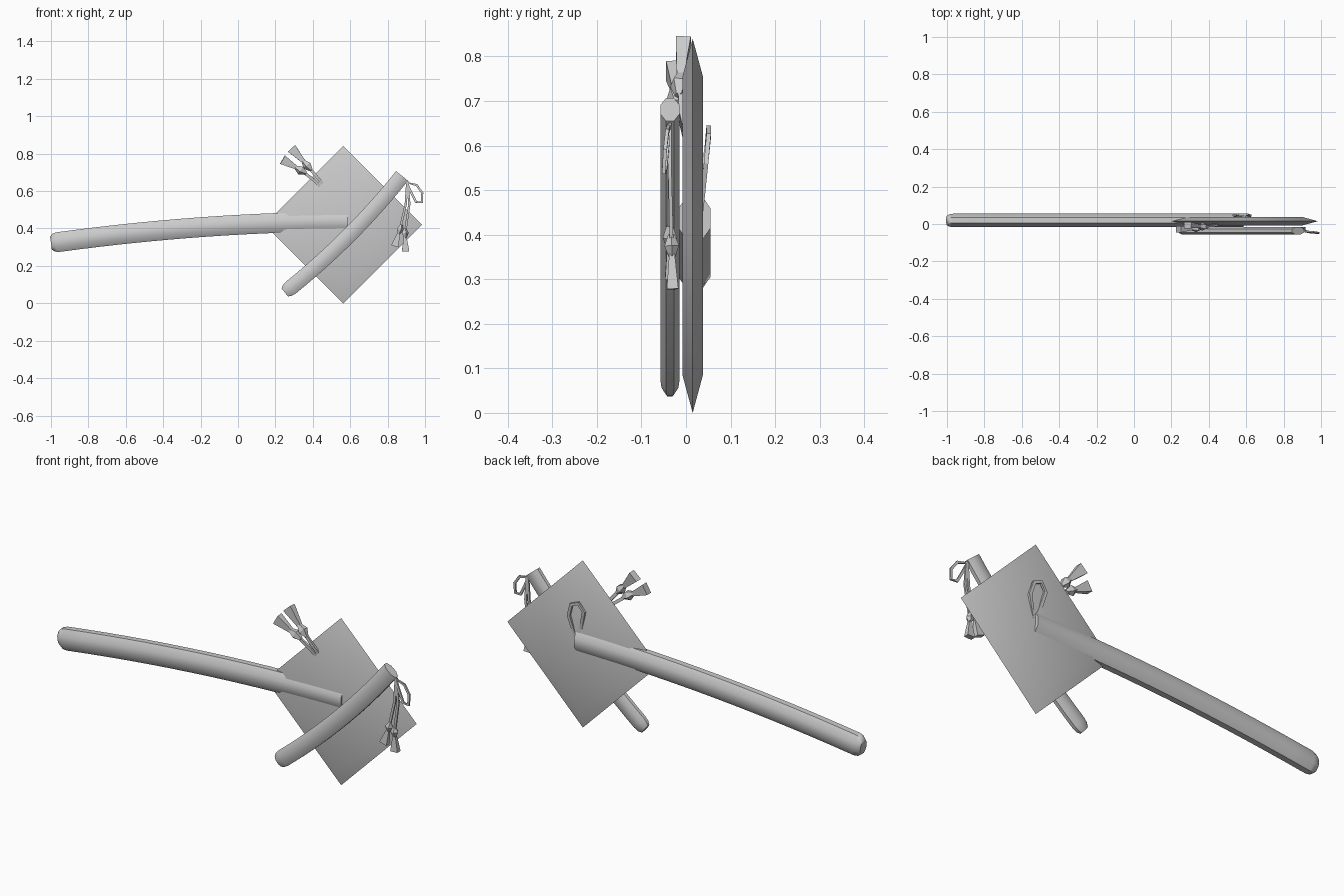
import bpy, math
from mathutils import Vector

if "Cube" in bpy.data.objects:
    bpy.data.objects.remove(bpy.data.objects["Cube"])

Y = Vector((0, 1, 0))


def mesh_from_rings(name, rings, closed=False, angle=50):
    """Skin a list of equal-sized rings; cap the ends unless closed."""
    n, m = len(rings[0]), len(rings)
    verts = [p for r in rings for p in r]
    faces = []
    for i in range(m if closed else m - 1):
        a, b = i * n, ((i + 1) % m) * n
        faces += [(a + k, a + (k + 1) % n, b + (k + 1) % n, b + k) for k in range(n)]
    if not closed:
        faces += [tuple(reversed(range(n))), tuple(range((m - 1) * n, m * n))]
    me = bpy.data.meshes.new(name)
    me.from_pydata(verts, [], faces)
    ob = bpy.data.objects.new(name, me)
    bpy.context.collection.objects.link(ob)
    bpy.ops.object.select_all(action='DESELECT')
    ob.select_set(True)
    bpy.context.view_layer.objects.active = ob
    bpy.ops.object.mode_set(mode='EDIT')
    bpy.ops.mesh.select_all(action='SELECT')
    bpy.ops.mesh.normals_make_consistent(inside=False)
    bpy.ops.object.mode_set(mode='OBJECT')
    if angle:
        bpy.ops.object.shade_smooth_by_angle(angle=math.radians(angle))
    return ob


def sweep(name, path, radii, sides, closed=False, angle=50):
    """Sweep an elliptical polygon (in-plane radius, y radius) along a path."""
    pts = [Vector(p) for p in path]
    m, rings = len(pts), []
    grow = 1 / math.cos(math.pi / sides)
    for i, c in enumerate(pts):
        if closed:
            t = pts[(i + 1) % m] - pts[i - 1]
        else:
            t = pts[min(i + 1, m - 1)] - pts[max(i - 1, 0)]
        u = Y.cross(t).normalized()
        v = t.cross(u).normalized()
        ru, rv = radii[i] if isinstance(radii, list) else radii
        ring = []
        for k in range(sides):
            w = 2 * math.pi * (k + 0.5) / sides
            ring.append(c + u * ru * grow * math.cos(w) + v * rv * grow * math.sin(w))
        rings.append(ring)
    return mesh_from_rings(name, rings, closed, angle)


def curved_bar(name, a, b, c, y, size, steps, start):
    """Bar along a quadratic arc through a, b, c with a rounded start cap."""
    a, b, c = (Vector((p[0], y, p[1])) for p in (a, b, c))
    ctrl = 2 * b - (a + c) / 2
    ts = [0, start * 0.4, start] + [start + (1 - start) * i / steps for i in range(1, steps + 1)]
    path = [a * (1 - t) ** 2 + ctrl * 2 * t * (1 - t) + c * t * t for t in ts]
    scale = [0.66, 0.9] + [1] * (len(ts) - 2)
    return sweep(name, path, [(size[0] * s, size[1] * s) for s in scale], 8)


def tassel(name, cord_path, knot, tip, size):
    """Cord, bead-like knot and flared four-sided fringe."""
    sweep(name + "_cord", list(cord_path) + [knot], (0.006 * size, 0.004 * size), 4, angle=0)
    k, e = Vector(knot), Vector(tip)
    d = (e - k).normalized()
    h = 0.026 * size
    sweep(name + "_knot", [k - d * h, k, k + d * h],
          [(0.006 * size, 0.006 * size), (0.016 * size, 0.014 * size), (0.006 * size, 0.006 * size)], 5, angle=0)
    sweep(name + "_fringe", [k + d * h * 0.6, e],
          [(0.007 * size, 0.006 * size), (0.02 * size, 0.013 * size)], 4, angle=0)


# diamond plate with bevelled rim
cx, cz, cy = 0.563, 0.42, 0.015
rings = []
for y, r in ((-0.023, 0.335), (0, 0.42), (0.023, 0.335)):
    rings.append([Vector((cx + r * math.cos(q * math.pi / 2), cy + y,
                          cz + r * math.sin(q * math.pi / 2))) for q in range(4)])
mesh_from_rings("diamond_plate", rings, angle=30)

# long scabbard and short curved handle
curved_bar("scabbard", (-1.0, 0.322), (-0.2, 0.407), (0.585, 0.437), 0.019, (0.053, 0.036), 14, 0.022)
curved_bar("handle", (0.25, 0.058), (0.583, 0.353), (0.877, 0.681), -0.036, (0.041, 0.021), 12, 0.045)

# cord bow on the handle end
sweep("handle_bow_loop",
      [(x, y, z) for x, z, y in ((0.905, 0.645, -0.038), (0.955, 0.632, -0.042), (0.985, 0.59, -0.047),
                                 (0.983, 0.54, -0.05), (0.952, 0.542, -0.047), (0.925, 0.595, -0.042))],
      (0.006, 0.004), 4, closed=True, angle=0)
tassel("handle_tassel_left", [(0.905, -0.036, 0.65), (0.897, -0.036, 0.53)],
       (0.866, -0.036, 0.395), (0.838, -0.034, 0.305), 1.0)
tassel("handle_tassel_right", [(0.907, -0.036, 0.65), (0.916, -0.036, 0.53)],
       (0.893, -0.032, 0.375), (0.896, -0.03, 0.278), 1.0)

# larger cord bow threaded through the plate
sweep("plate_bow_loop",
      [(x, y, z) for x, z, y in ((0.592, 0.46, 0.034), (0.62, 0.56, 0.045), (0.602, 0.622, 0.051),
                                 (0.562, 0.638, 0.051), (0.535, 0.6, 0.047), (0.558, 0.51, 0.035))],
      (0.008, 0.005), 4, closed=True, angle=0)
tassel("plate_tassel_left", [(0.58, 0.034, 0.47), (0.41, -0.01, 0.655)],
       (0.335, -0.022, 0.712), (0.238, -0.028, 0.768), 1.3)
tassel("plate_tassel_right", [(0.585, 0.034, 0.475), (0.425, -0.01, 0.672)],
       (0.37, -0.014, 0.737), (0.287, -0.006, 0.828), 1.3)
